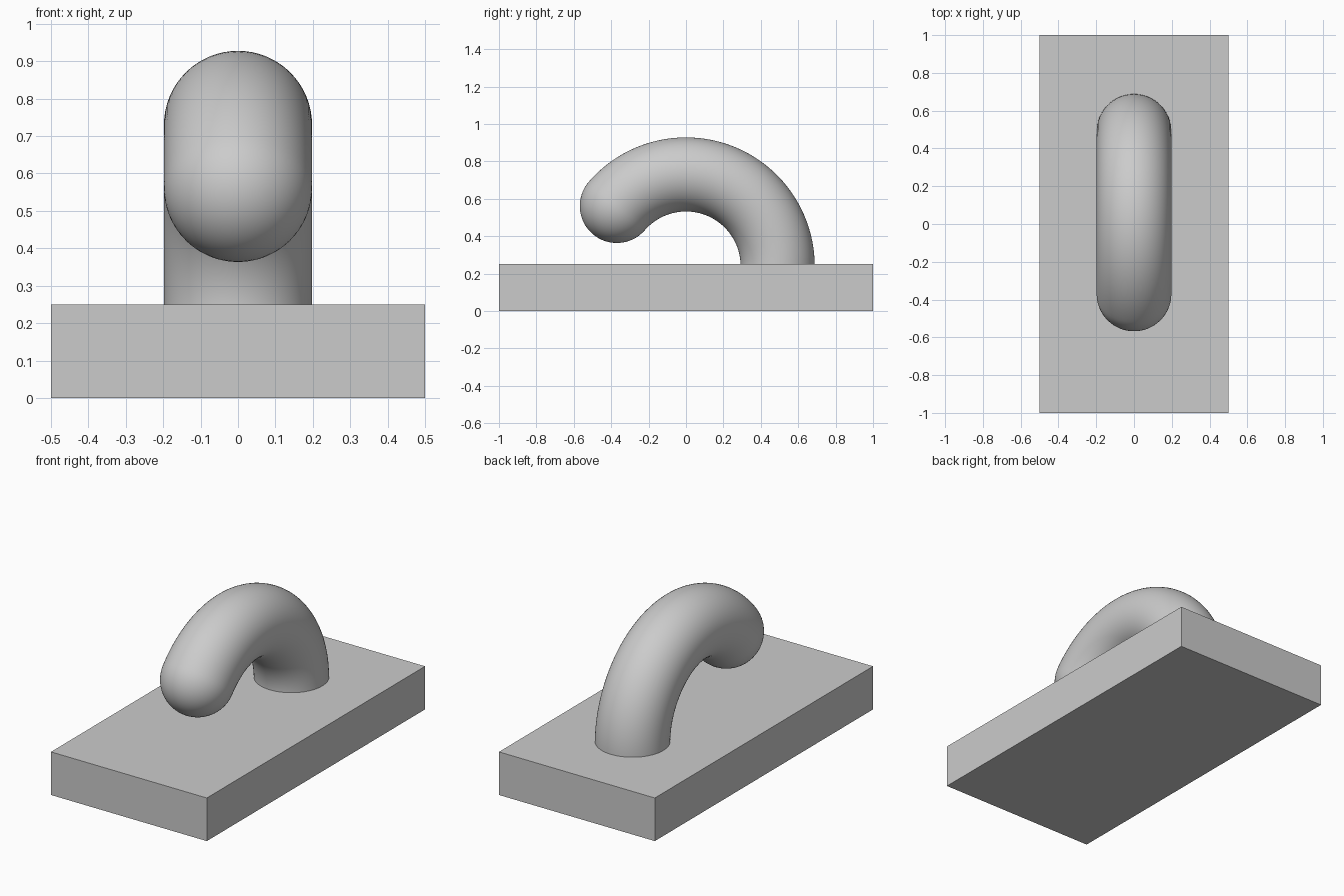
import bpy, bmesh, math
from mathutils import Vector

cube = bpy.data.objects.get("Cube")
if cube:
    bpy.data.objects.remove(cube, do_unlink=True)

grey = bpy.data.materials.new("light grey")
grey.use_nodes = True
color = (0.6, 0.6, 0.6, 1)
grey.diffuse_color = color
grey.node_tree.nodes["Principled BSDF"].inputs["Base Color"].default_value = color

# Base slab
HEIGHT = 0.25
bpy.ops.mesh.primitive_cube_add(size=1, location=(0, 0, HEIGHT / 2))
base = bpy.context.object
base.name = "base_slab"
base.scale = (1, 2, HEIGHT)
bpy.ops.object.transform_apply(location=False, rotation=False, scale=True)
base.data.materials.append(grey)

# Hook: a tube swept along an arc, closed by a hemispherical tip
CENTRE = Vector((0, 0, 0.24))
BEND, TUBE, SWEEP = 0.49, 0.198, math.radians(139)
SIDES, STEPS, CAP_STEPS = 64, 64, 16

rings = []  # centre, outward direction, radius
for i in range(STEPS + 1):
    a = SWEEP * i / STEPS
    out = Vector((0, math.cos(a), math.sin(a)))
    rings.append((CENTRE + out * BEND, out, TUBE))
end, out, _ = rings[-1]
tangent = Vector((0, -out.z, out.y))
for i in range(1, CAP_STEPS):
    a = math.pi / 2 * i / CAP_STEPS
    rings.append((end + tangent * TUBE * math.sin(a), out, TUBE * math.cos(a)))

bm = bmesh.new()
side = Vector((1, 0, 0))
loops = []
for centre, direction, radius in rings:
    angles = [math.tau * k / SIDES for k in range(SIDES)]
    loops.append([bm.verts.new(centre + radius * (side * math.cos(t) + direction * math.sin(t)))
                  for t in angles])
tip = bm.verts.new(end + tangent * TUBE)
for k in range(SIDES):
    n = (k + 1) % SIDES
    for lower, upper in zip(loops, loops[1:]):
        bm.faces.new((lower[k], lower[n], upper[n], upper[k]))
    bm.faces.new((loops[-1][k], loops[-1][n], tip))
bm.faces.new(loops[0])
bmesh.ops.recalc_face_normals(bm, faces=bm.faces)
mesh = bpy.data.meshes.new("hook")
bm.to_mesh(mesh)
bm.free()
mesh.materials.append(grey)
hook = bpy.data.objects.new("hook", mesh)
bpy.context.collection.objects.link(hook)

bpy.ops.object.select_all(action="DESELECT")
hook.select_set(True)
bpy.context.view_layer.objects.active = hook
bpy.ops.object.shade_smooth_by_angle(angle=math.radians(40))
